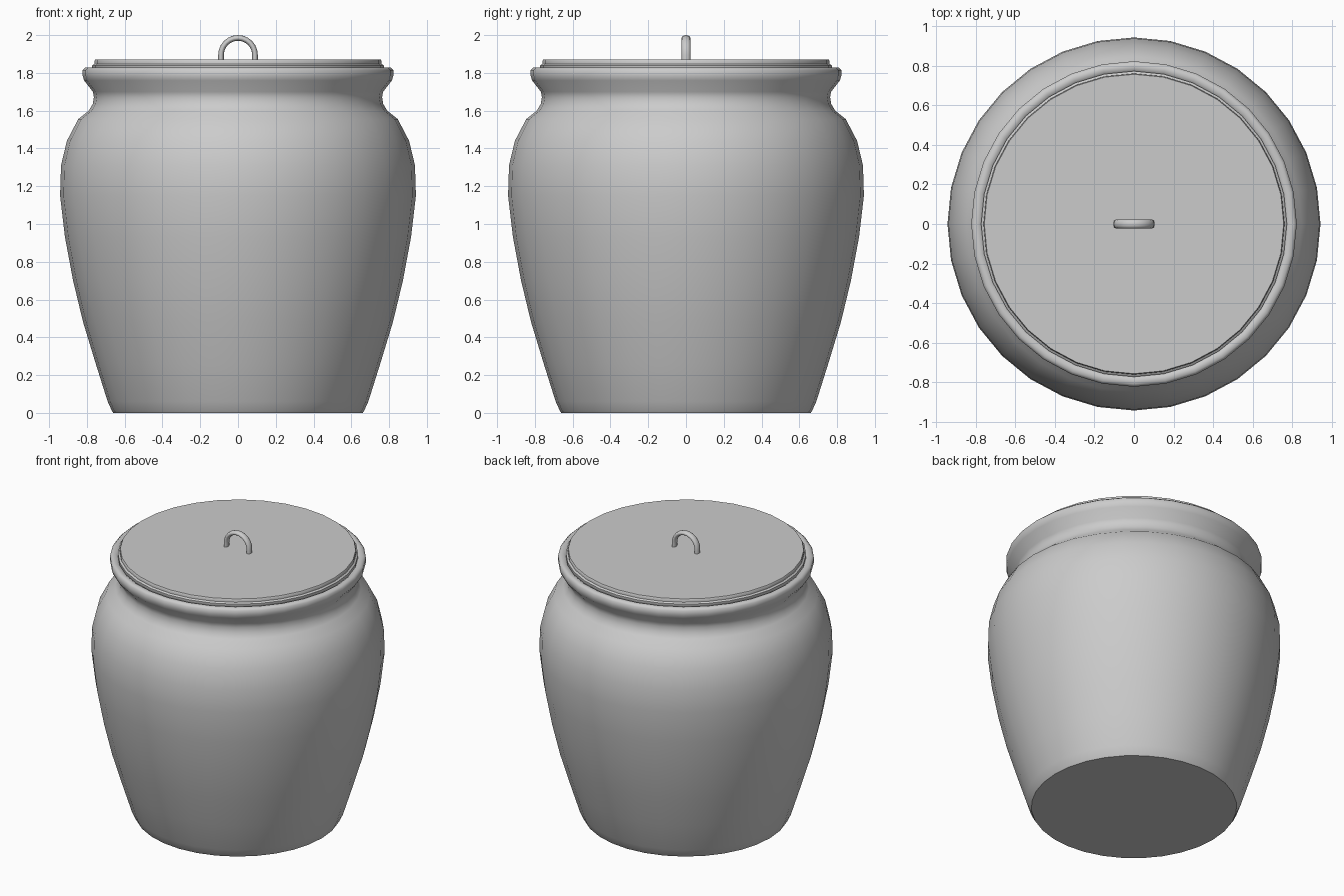
import bpy
import bmesh
from math import sin, cos, pi, radians

if "Cube" in bpy.data.objects:
    bpy.data.objects.remove(bpy.data.objects["Cube"])

SEGMENTS = 32


def finish(name, bm, angle):
    bmesh.ops.remove_doubles(bm, verts=bm.verts, dist=1e-5)
    bmesh.ops.recalc_face_normals(bm, faces=bm.faces)
    mesh = bpy.data.meshes.new(name)
    bm.to_mesh(mesh)
    bm.free()
    obj = bpy.data.objects.new(name, mesh)
    bpy.context.collection.objects.link(obj)
    bpy.ops.object.select_all(action='DESELECT')
    obj.select_set(True)
    bpy.context.view_layer.objects.active = obj
    bpy.ops.object.shade_smooth_by_angle(angle=radians(angle))
    return obj


def skin(bm, rings, closed=True):
    """Bridge successive vertex rings and cap both ends."""
    rows = [[bm.verts.new(p) for p in ring] for ring in rings]
    n = len(rows[0])
    for a, b in zip(rows, rows[1:]):
        for i in range(n):
            j = (i + 1) % n
            bm.faces.new((a[i], a[j], b[j], b[i]))
    bm.faces.new(rows[0][::-1])
    bm.faces.new(rows[-1])


def lathe(name, profile, angle=40):
    bm = bmesh.new()
    skin(bm, [[(r * cos(2 * pi * i / SEGMENTS), r * sin(2 * pi * i / SEGMENTS), z)
               for i in range(SEGMENTS)] for r, z in profile])
    return finish(name, bm, angle)


# Hollow jar: outside wall, rolled rim, inside wall and floor
outside = [(0.66, 0), (0.668, 0.012), (0.69, 0.06), (0.753, 0.26), (0.82, 0.48),
           (0.873, 0.70), (0.916, 0.93), (0.942, 1.15), (0.937, 1.31),
           (0.906, 1.44), (0.846, 1.555), (0.79, 1.60), (0.769, 1.635),
           (0.763, 1.67), (0.768, 1.70), (0.815, 1.76), (0.822, 1.785)]
rim = [(0.822, 1.815), (0.808, 1.828), (0.785, 1.828), (0.765, 1.815)]
inside = [(0.71, 1.70), (0.71, 1.64), (0.85, 1.44), (0.885, 1.15),
          (0.82, 0.70), (0.69, 0.26), (0.63, 0.06)]
lathe("jar_body", outside + rim + inside, 50)

# Flat lid resting inside the rim
lathe("lid", [(0.74, 1.78), (0.772, 1.82), (0.772, 1.84), (0.76, 1.848),
              (0.76, 1.864), (0.756, 1.87)], 40)

# Arched handle with an oval section
path = [(0.09, 1.86, 0)]
for k in range(13):
    t = pi * k / 12
    path.append((0.09 * cos(t), 1.895 + 0.09 * sin(t), t))
path.append((-0.09, 1.86, pi))
rings = []
for x, z, t in path:
    rings.append([(x + 0.015 * cos(s) * cos(t), 0.023 * sin(s),
                   z + 0.015 * cos(s) * sin(t))
                  for s in (2 * pi * i / 12 for i in range(12))])
bm = bmesh.new()
skin(bm, rings)
finish("lid_handle", bm, 50)
